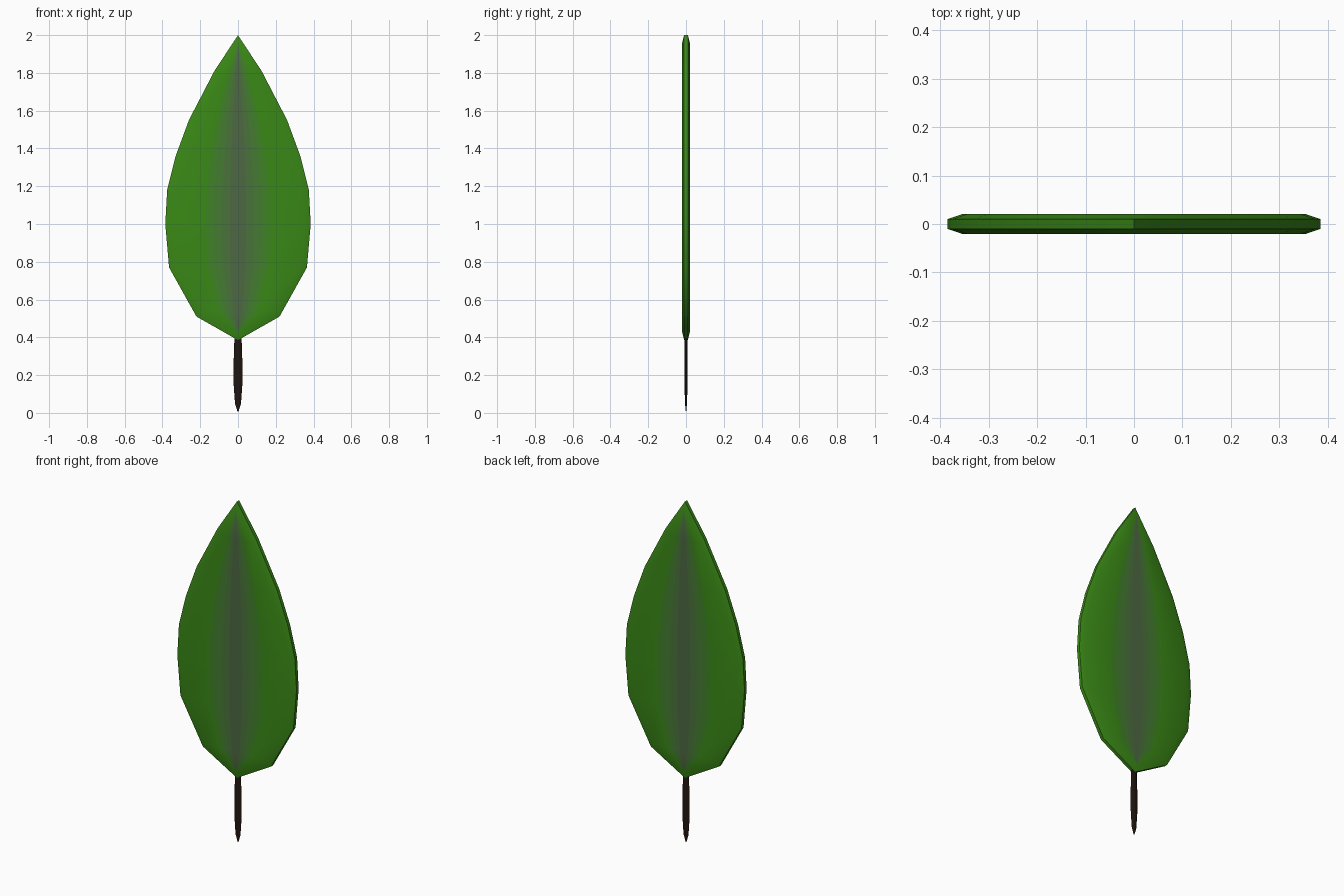
import bpy, bmesh, math

if "Cube" in bpy.data.objects:
    bpy.data.objects.remove(bpy.data.objects["Cube"])


def material(name, rgb):
    m = bpy.data.materials.new(name)
    m.diffuse_color = (*rgb, 1)
    m.use_nodes = True
    m.node_tree.nodes["Principled BSDF"].inputs["Base Color"].default_value = m.diffuse_color
    return m


def loft(name, rings, mats, slots=None, caps=False):
    """Skin closed rings of points, merging collapsed tips."""
    bm = bmesh.new()
    rows = [[bm.verts.new(p) for p in ring] for ring in rings]
    n = len(rows[0])
    for a, b in zip(rows, rows[1:]):
        for i in range(n):
            j = (i + 1) % n
            f = bm.faces.new((a[i], a[j], b[j], b[i]))
            f.material_index = slots[i] if slots else 0
    if caps:
        bm.faces.new(rows[0])
        bm.faces.new(rows[-1])
    bmesh.ops.remove_doubles(bm, verts=bm.verts, dist=0.0005)
    bmesh.ops.recalc_face_normals(bm, faces=bm.faces)
    me = bpy.data.meshes.new(name)
    bm.to_mesh(me)
    bm.free()
    for m in mats:
        me.materials.append(m)
    ob = bpy.data.objects.new(name, me)
    bpy.context.collection.objects.link(ob)
    bpy.ops.object.select_all(action='DESELECT')
    ob.select_set(True)
    bpy.context.view_layer.objects.active = ob
    bpy.ops.object.shade_smooth_by_angle(angle=math.radians(40))
    return ob


# Leaf blade: outer half width and height, inner (bevelled) half width and height
profile = [(0, .385, 0, .43), (.22, .51, .20, .54), (.365, .77, .335, .78),
           (.385, 1.0, .353, 1.0), (.375, 1.18, .343, 1.175),
           (.33, 1.36, .302, 1.35), (.26, 1.55, .235, 1.535),
           (.125, 1.81, .105, 1.79), (0, 2.0, 0, 1.955)]

# Colour bands fade from a grey-green midrib to the green margins
steps = [.12, .24, .36, .48, 1]
cols = [-u for u in reversed(steps)] + steps
green, grey = (.042, .25, .008), (.075, .14, .055)
leaf_mats = [material(f"leaf_green_{k}",
                      [g + (r - g) * (1 - k / 4) for g, r in zip(green, grey)])
             for k in range(5)]

blade = []
for w, z, wi, zi in profile:
    front = [(-w, -.01, z)] + [(u * wi, -.021, zi) for u in cols] + [(w, -.01, z)]
    blade.append(front + [(x, -y, h) for x, y, h in reversed(front)])
half = [4, 4, 3, 2, 1, 0, 1, 2, 3, 4, 4]
loft("leaf_blade", blade, leaf_mats, half + [4] + half + [4])

# Stem: flattened six-sided stalk, pointed at the bottom
stem = []
for r, z in [(.003, .008), (.016, .05), (.023, .15), (.024, .24),
             (.021, .34), (.018, .42)]:
    stem.append([(r * math.cos(a), .4 * r * math.sin(a), z)
                 for a in (math.tau * k / 6 for k in range(6))])
loft("stem", stem, [material("stem_brown", (.016, .008, .005))], caps=True)
